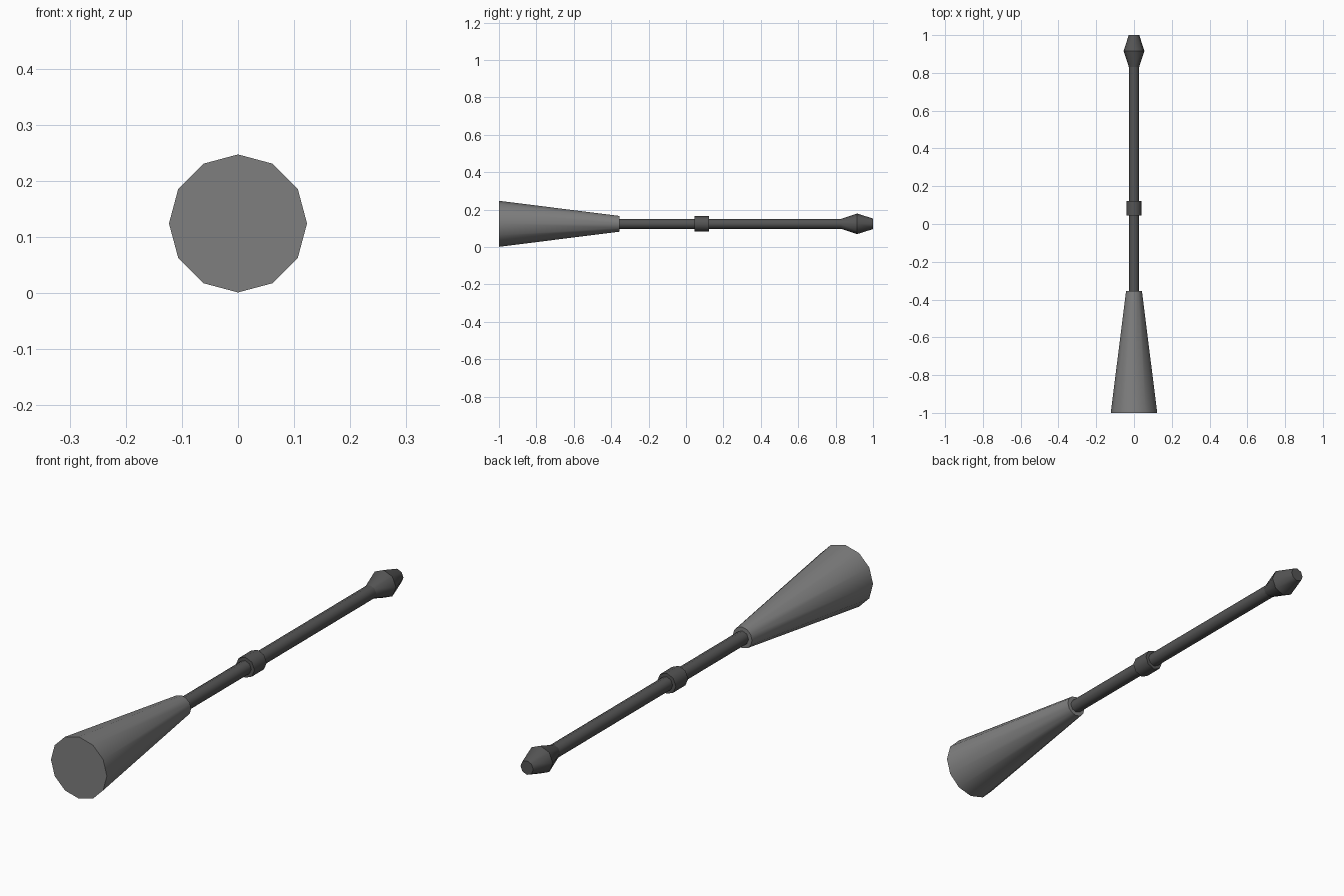
import bpy, bmesh, math

if "Cube" in bpy.data.objects:
    bpy.data.objects.remove(bpy.data.objects["Cube"])

CENTRE_Z = 0.124


def material(name, grey):
    m = bpy.data.materials.new(name)
    m.diffuse_color = (grey, grey, grey, 1)
    m.use_nodes = True
    m.node_tree.nodes["Principled BSDF"].inputs["Base Color"].default_value = m.diffuse_color
    return m


dark = material("dark grey handle", 0.09)
light = material("mid grey bristles", 0.21)


def turned(name, profile, sides, mat):
    """Closed solid turned around the y axis from (y, radius) pairs."""
    bm = bmesh.new()
    rings = []
    for y, r in profile:
        rings.append([bm.verts.new((r * math.sin(2 * math.pi * i / sides), y,
                                    CENTRE_Z + r * math.cos(2 * math.pi * i / sides)))
                      for i in range(sides)])
    for a, b in zip(rings, rings[1:]):
        for i in range(sides):
            j = (i + 1) % sides
            bm.faces.new((a[i], a[j], b[j], b[i])).smooth = True
    bm.faces.new(rings[0])
    bm.faces.new(rings[-1])
    bmesh.ops.recalc_face_normals(bm, faces=bm.faces)
    # Keep the rings crisp, the sides smooth
    for e in bm.edges:
        if abs(e.verts[0].co.y - e.verts[1].co.y) < 1e-5:
            e.smooth = False
    mesh = bpy.data.meshes.new(name)
    bm.to_mesh(mesh)
    bm.free()
    mesh.materials.append(mat)
    ob = bpy.data.objects.new(name, mesh)
    bpy.context.collection.objects.link(ob)
    return ob


# Flared bristle head
turned("bristle_head", [(-1.0, 0.123), (-0.355, 0.042)], 12, light)
# Long handle ending in a pointed knob
turned("handle", [(-0.37, 0.027), (0.83, 0.027), (0.915, 0.055), (1.0, 0.028)], 8, dark)
# Collar around the middle of the handle
turned("collar", [(0.045, 0.041), (0.122, 0.041)], 8, dark)
